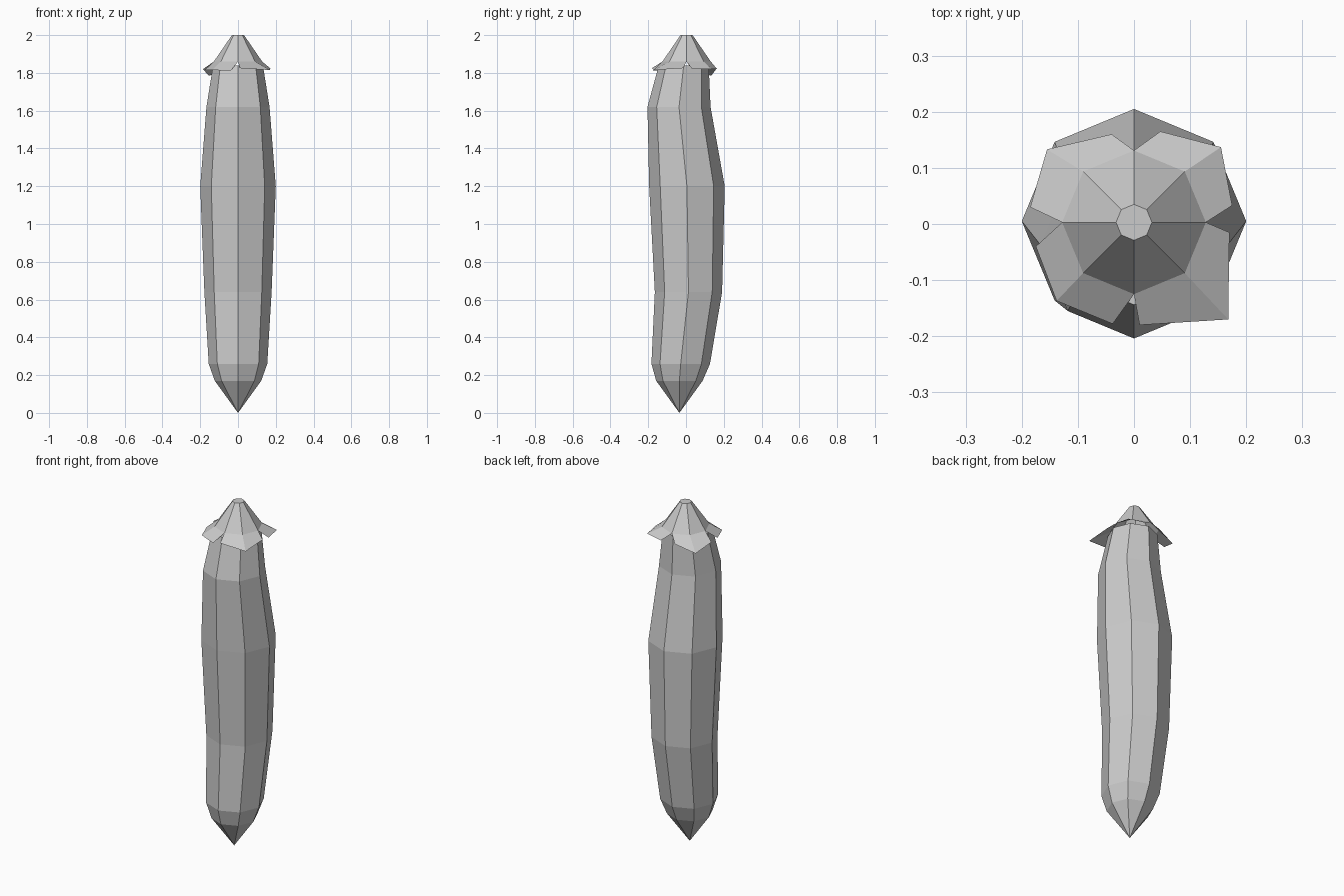
import bpy, bmesh
from math import cos, sin, tau

if "Cube" in bpy.data.objects:
    bpy.data.objects.remove(bpy.data.objects["Cube"])

SIDES = 8

grey = bpy.data.materials.new("light_grey")
grey.use_nodes = True
grey.diffuse_color = (0.6, 0.6, 0.6, 1)
grey.node_tree.nodes["Principled BSDF"].inputs["Base Color"].default_value = (0.6, 0.6, 0.6, 1)


def ring(bm, z, radius, y):
    """One octagonal cross-section."""
    return [bm.verts.new((radius * cos(tau * i / SIDES), y + radius * sin(tau * i / SIDES), z))
            for i in range(SIDES)]


def bridge(bm, low, high):
    for i in range(SIDES):
        j = (i + 1) % SIDES
        bm.faces.new((low[i], low[j], high[j], high[i]))


def finish(bm, name):
    bmesh.ops.recalc_face_normals(bm, faces=bm.faces)
    mesh = bpy.data.meshes.new(name)
    bm.to_mesh(mesh)
    bm.free()
    mesh.materials.append(grey)
    obj = bpy.data.objects.new(name, mesh)
    bpy.context.collection.objects.link(obj)
    return obj


# Long bent body: height, radius, y offset of each cross-section
sections = [(0.17, 0.123, -0.035), (0.26, 0.155, -0.028), (0.64, 0.178, 0.013),
            (1.2, 0.2, 0.005), (1.62, 0.167, -0.037), (1.84, 0.132, -0.012)]
bm = bmesh.new()
rings = [ring(bm, *s) for s in sections]
for low, high in zip(rings, rings[1:]):
    bridge(bm, low, high)
tip = bm.verts.new((0, -0.035, 0))
for i in range(SIDES):
    bm.faces.new((tip, rings[0][(i + 1) % SIDES], rings[0][i]))
bm.faces.new(rings[-1])
finish(bm, "body")

# Conical stem cap with four flared leaves
bm = bmesh.new()
base = ring(bm, 1.86, 0.128, 0.003)
top = ring(bm, 2.0, 0.032, 0.003)
bridge(bm, base, top)
bm.faces.new(top)

# Outer edge of each leaf, counter-clockwise from +x: side, corner, side
leaves = [
    [(0.175, 0.033, 1.82), (0.155, 0.137, 1.82), (0.047, 0.165, 1.82)],
    [(-0.04, 0.16, 1.82), (-0.155, 0.133, 1.785), (-0.185, 0.03, 1.82)],
    [(-0.175, -0.04, 1.816), (-0.138, -0.137, 1.815), (-0.038, -0.178, 1.812)],
    [(0.01, -0.18, 1.825), (0.168, -0.17, 1.815), (0.17, -0.015, 1.825)],
]
for n, points in enumerate(leaves):
    inner = [base[(2 * n + k) % SIDES] for k in range(3)]
    outer = [bm.verts.new(p) for p in points]
    for k in range(2):
        bm.faces.new((inner[k], outer[k], outer[k + 1], inner[k + 1]))
finish(bm, "stem_cap")
